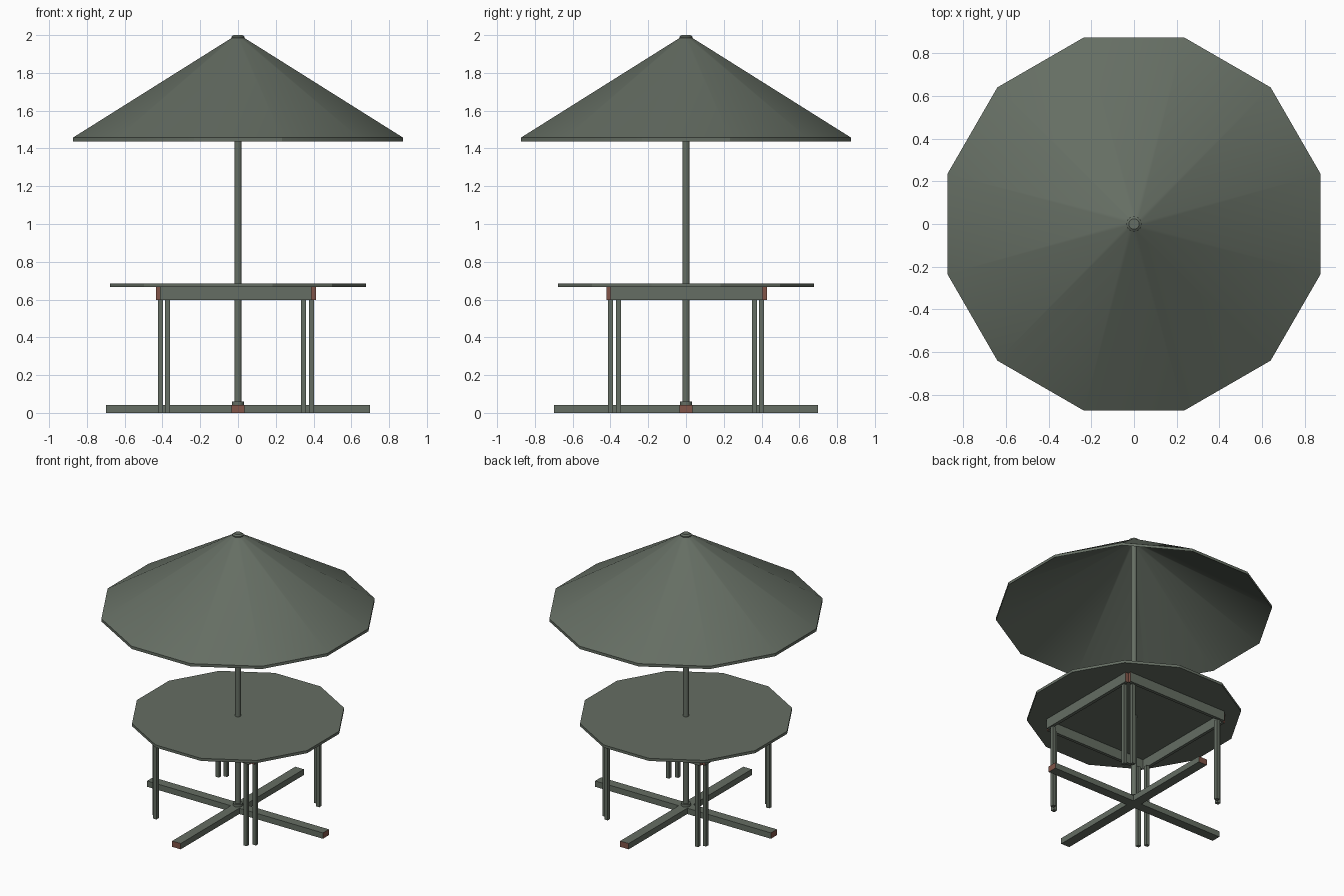
import bpy, bmesh
from math import cos, sin, pi

if "Cube" in bpy.data.objects:
    bpy.data.objects.remove(bpy.data.objects["Cube"])


def make_mat(name, rgb):
    m = bpy.data.materials.new(name)
    m.diffuse_color = (*rgb, 1)
    m.use_nodes = True
    m.node_tree.nodes["Principled BSDF"].inputs["Base Color"].default_value = m.diffuse_color
    return m


PAINT = make_mat("green_grey_paint", (0.13, 0.155, 0.125))
END_GRAIN = make_mat("end_grain", (0.22, 0.09, 0.065))


def finish(name, bm, smooth=False):
    bmesh.ops.recalc_face_normals(bm, faces=bm.faces)
    me = bpy.data.meshes.new(name)
    bm.to_mesh(me)
    bm.free()
    me.materials.append(PAINT)
    me.materials.append(END_GRAIN)
    ob = bpy.data.objects.new(name, me)
    bpy.context.collection.objects.link(ob)
    if smooth:
        bpy.ops.object.select_all(action='DESELECT')
        ob.select_set(True)
        bpy.context.view_layer.objects.active = ob
        bpy.ops.object.shade_smooth_by_angle()
    return ob


def box(name, lo, hi, grain_axis=None):
    """Box from corner to corner; faces across grain_axis get the end colour."""
    bm = bmesh.new()
    bmesh.ops.create_cube(bm, size=1)
    for v in bm.verts:
        for i in range(3):
            v.co[i] = lo[i] if v.co[i] < 0 else hi[i]
    bm.normal_update()
    if grain_axis is not None:
        for f in bm.faces:
            if abs(f.normal[grain_axis]) > 0.9:
                f.material_index = 1
    return finish(name, bm)


def lathe(name, profile, n, closed=False, smooth=False):
    """Turn (radius, z) points around z; flats face the axes when n = 12."""
    bm = bmesh.new()
    rings = [[bm.verts.new((r * cos(2 * pi * (k + .5) / n),
                            r * sin(2 * pi * (k + .5) / n), z))
              for k in range(n)] for r, z in profile]
    pairs = list(zip(rings, rings[1:]))
    if closed:
        pairs.append((rings[-1], rings[0]))
    else:
        bm.faces.new(rings[0])
        bm.faces.new(rings[-1])
    for a, b in pairs:
        for k in range(n):
            j = (k + 1) % n
            bm.faces.new((a[k], a[j], b[j], b[k]))
    return finish(name, bm, smooth)


# Umbrella: thin twelve-sided canopy, cap and pole
lathe("canopy", [(0.03, 1.988), (0.905, 1.457), (0.905, 1.437), (0.03, 1.968)],
      12, closed=True, smooth=True)
lathe("canopy_cap", [(0.036, 1.976), (0.036, 1.991), (0.024, 2.0)], 24, smooth=True)
lathe("pole", [(0.0195, 0.04), (0.0195, 1.98)], 24, smooth=True)

# Table top
lathe("table_top", [(0.702, 0.667), (0.702, 0.686)], 12)

# Apron boards, meeting only at their inner corners
Z0, Z1 = 0.597, 0.667
box("front_apron", (-0.413, -0.422, Z0), (0.388, -0.400, Z1), 0)
box("back_apron", (-0.413, 0.405, Z0), (0.388, 0.428, Z1), 0)
box("left_apron", (-0.435, -0.400, Z0), (-0.413, 0.405, Z1), 1)
box("right_apron", (0.388, -0.400, Z0), (0.412, 0.405, Z1), 1)

# Paired legs in each corner
H = 0.013
for side, x_out, x_in in (("left", -0.410, -0.373), ("right", 0.389, 0.347)):
    for end, y_out, y_in in (("front", -0.400, -0.357), ("back", 0.400, 0.363)):
        for tag, x, y in (("outer", x_out, y_in), ("inner", x_in, y_out)):
            box(f"{end}_{side}_{tag}_leg", (x - H, y - H, 0), (x + H, y + H, Z0))

# Cross-shaped foot and pole collar
box("base_beam_x", (-0.70, -0.034, 0), (0.70, 0.034, 0.042), 0)
box("base_beam_y", (-0.034, -0.70, 0), (0.034, 0.70, 0.042), 1)
lathe("pole_collar", [(0.032, 0.03), (0.032, 0.061)], 24, smooth=True)
